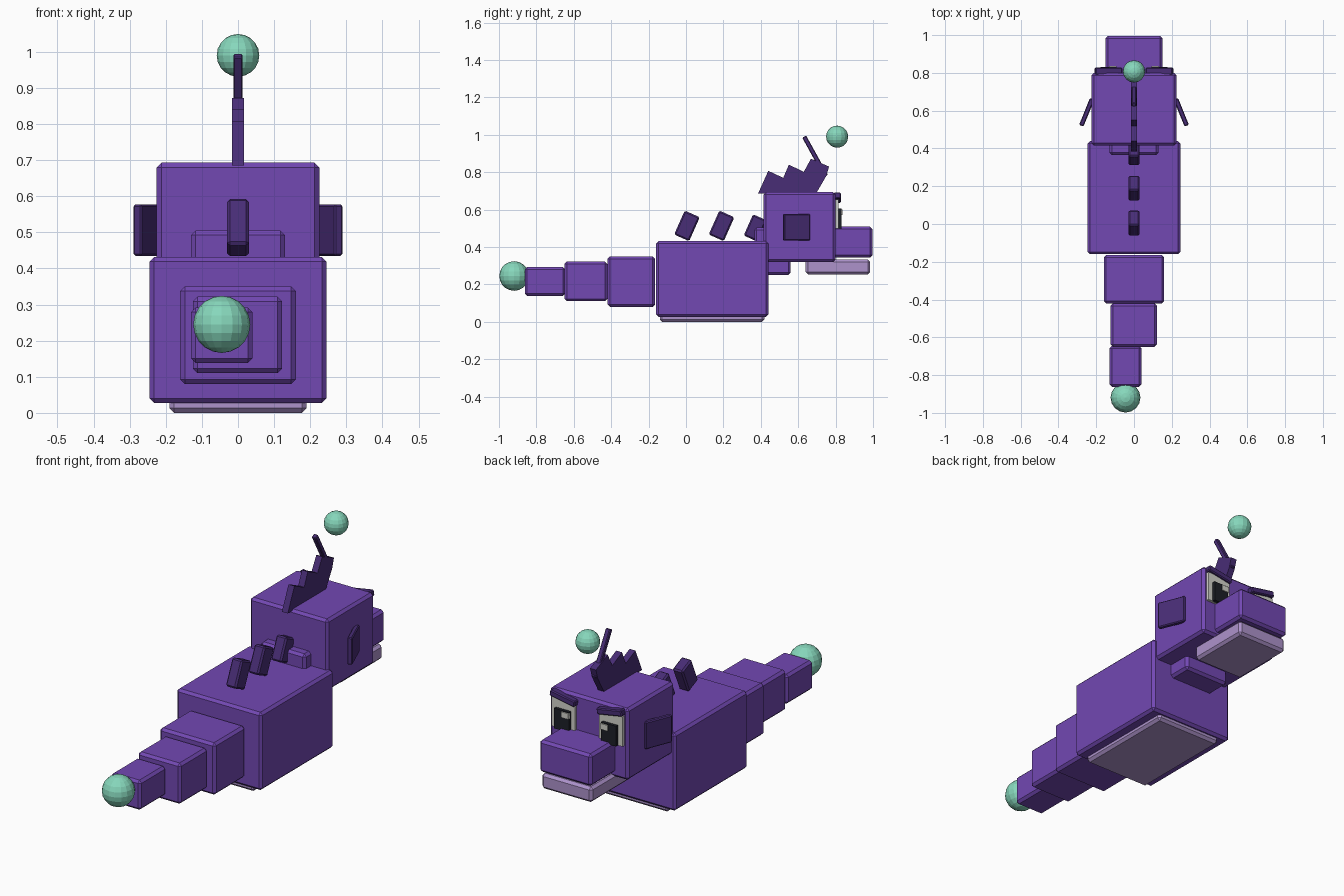
import bpy, bmesh
from math import radians
from mathutils import Vector

if "Cube" in bpy.data.objects:
    bpy.data.objects.remove(bpy.data.objects["Cube"], do_unlink=True)


def material(name, rgb):
    m = bpy.data.materials.new(name)
    m.use_nodes = True
    m.diffuse_color = (*rgb, 1)
    m.node_tree.nodes["Principled BSDF"].inputs["Base Color"].default_value = (*rgb, 1)
    return m


PURPLE = material("purple", (0.17, 0.065, 0.45))
DARK = material("dark purple", (0.065, 0.026, 0.18))
LILAC = material("lilac", (0.42, 0.29, 0.6))
MINT = material("mint", (0.24, 0.68, 0.5))
WHITE = material("off white", (0.65, 0.65, 0.6))
BLACK = material("black", (0.012, 0.014, 0.02))


def finish(name, bm, mat, loc=(0, 0, 0), rot=(0, 0, 0)):
    mesh = bpy.data.meshes.new(name)
    bm.to_mesh(mesh)
    bm.free()
    mesh.materials.append(mat)
    ob = bpy.data.objects.new(name, mesh)
    ob.location = loc
    ob.rotation_euler = [radians(a) for a in rot]
    bpy.context.collection.objects.link(ob)
    return ob


def box(name, x, y, z, mat, bevel=0.013, rot=(0, 0, 0)):
    """Chamfered box from its extents on each axis, turned about its centre."""
    spans = (x, y, z)
    size = Vector([b - a for a, b in spans])
    centre = [(a + b) / 2 for a, b in spans]
    bm = bmesh.new()
    bmesh.ops.create_cube(bm, size=1)
    bmesh.ops.scale(bm, vec=size, verts=bm.verts)
    if bevel:
        bmesh.ops.bevel(bm, geom=bm.edges[:], offset=bevel, segments=1, affect='EDGES')
    return finish(name, bm, mat, centre, rot)


def ball(name, radius, loc):
    bm = bmesh.new()
    bmesh.ops.create_uvsphere(bm, u_segments=16, v_segments=10, radius=radius)
    return finish(name, bm, MINT, loc)


def sym(w):
    return (-w, w)


# Body, belly and tail
box("body", sym(0.245), (-0.16, 0.44), (0.027, 0.432), PURPLE)
box("belly_plate", sym(0.19), (-0.14, 0.42), (0, 0.06), LILAC)
box("tail_base", sym(0.16), (-0.42, -0.165), (0.08, 0.35), PURPLE)
box("tail_middle", (-0.125, 0.122), (-0.65, -0.42), (0.11, 0.322), PURPLE)
box("tail_end", (-0.13, 0.04), (-0.862, -0.645), (0.138, 0.292), PURPLE)
ball("tail_ball", 0.079, (-0.045, -0.919, 0.245))

# Neck, head and muzzle
box("neck", sym(0.13), (0.365, 0.56), (0.25, 0.505), PURPLE)
box("head", sym(0.225), (0.415, 0.8), (0.32, 0.693), PURPLE)
box("snout", sym(0.15), (0.78, 0.996), (0.343, 0.51), PURPLE)
box("jaw", sym(0.145), (0.64, 0.985), (0.253, 0.333), LILAC)

# Leaning spines along the back
for i, (y, z, w, h) in enumerate([(0.005, 0.513, 0.044, 0.07),
                                  (0.19, 0.513, 0.044, 0.07),
                                  (0.37, 0.502, 0.04, 0.062)]):
    box(f"back_spine_{i + 1}", sym(0.03), (y - w, y + w), (z - h, z + h),
        DARK, 0.008, (-24, 0, 0))

# Saw-toothed crest on the head
profile = [(0.385, 0.685), (0.44, 0.807), (0.52, 0.77), (0.55, 0.84), (0.63, 0.802),
           (0.668, 0.872), (0.765, 0.83), (0.75, 0.78), (0.695, 0.685)]
bm = bmesh.new()
face = bm.faces.new([bm.verts.new((-0.017, y, z)) for y, z in profile])
side = bmesh.ops.extrude_face_region(bm, geom=[face])
bmesh.ops.translate(bm, vec=(0.034, 0, 0),
                    verts=[v for v in side["geom"] if isinstance(v, bmesh.types.BMVert)])
bmesh.ops.recalc_face_normals(bm, faces=bm.faces)
finish("head_crest", bm, DARK)

# Antenna and its floating ball
box("antenna", sym(0.013), (0.678, 0.702), (0.765, 1.005), DARK, 0.004, (29, 0, 0))
ball("antenna_ball", 0.059, (0, 0.808, 0.99))

# Mirrored ears and eyes
for label, s in (("left", 1), ("right", -1)):
    def side_box(name, x, y, z, mat, bevel=0, rot=(0, 0, 0)):
        span = sorted(s * v for v in x)
        box(f"{label}_{name}", span, y, z, mat, bevel, (rot[0], rot[1] * s, rot[2] * s))

    side_box("ear", (0.238, 0.263), (0.515, 0.667), (0.435, 0.577), DARK, 0.005, (0, 0, 22))
    side_box("eye_white", (0.07, 0.205), (0.79, 0.815), (0.5, 0.655), WHITE)
    side_box("pupil", (0.093, 0.178), (0.81, 0.831), (0.5, 0.605), BLACK)
    side_box("eye_glint", (0.093, 0.133), (0.82, 0.837), (0.57, 0.6), WHITE)
    side_box("brow", (0.062, 0.208), (0.79, 0.828), (0.648, 0.68), DARK, 0.005, (0, -10, 0))
